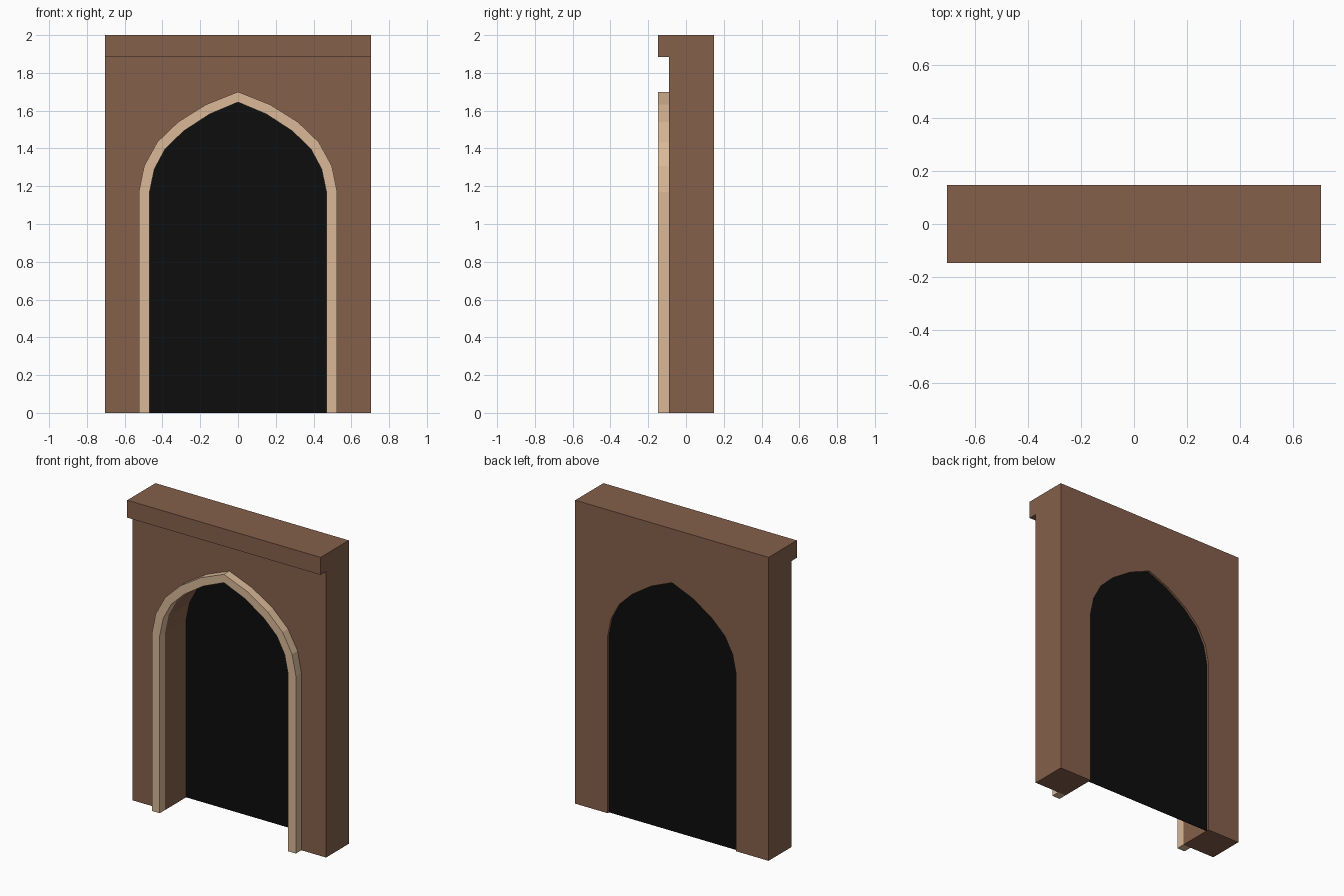
import bpy
import bmesh

cube = bpy.data.objects.get("Cube")
if cube:
    bpy.data.objects.remove(cube, do_unlink=True)


def material(name, rgb):
    mat = bpy.data.materials.new(name)
    mat.use_nodes = True
    mat.diffuse_color = (*rgb, 1)
    mat.node_tree.nodes["Principled BSDF"].inputs["Base Color"].default_value = (*rgb, 1)
    return mat


brown = material("brown plaster", (0.235, 0.117, 0.070))
tan = material("tan stone", (0.70, 0.48, 0.31))
black = material("black", (0.004, 0.004, 0.004))

HALF_WIDTH, HEIGHT = 0.705, 2.0
FRONT, WALL_FRONT, BACK = -0.147, -0.09, 0.147
CORNICE_BOTTOM = 1.885
PANEL_Y = 0.132

# Right half of each pointed arch, from foot to apex
INNER = [(0.468, 0), (0.468, 1.17), (0.443, 1.29), (0.386, 1.397),
         (0.288, 1.492), (0.15, 1.582), (0, 1.645)]
OUTER = [(0.525, 0), (0.525, 1.17), (0.497, 1.307), (0.428, 1.433),
         (0.317, 1.54), (0.17, 1.632), (0, 1.70)]


def arch(half):
    """Mirror a half arch into a full path from the +x foot to the -x foot."""
    return half + [(-x, z) for x, z in reversed(half[:-1])]


def slab(outline, y0, y1):
    """Extrude a closed x-z outline from y0 to y1."""
    bm = bmesh.new()
    face = bm.faces.new([bm.verts.new((x, y0, z)) for x, z in outline])
    geom = bmesh.ops.extrude_face_region(bm, geom=[face], use_keep_orig=True)["geom"]
    verts = [g for g in geom if isinstance(g, bmesh.types.BMVert)]
    bmesh.ops.translate(bm, verts=verts, vec=(0, y1 - y0, 0))
    bmesh.ops.recalc_face_normals(bm, faces=bm.faces)
    return bm


def finish(bm, name, mat):
    mesh = bpy.data.meshes.new(name)
    bm.to_mesh(mesh)
    bm.free()
    mesh.materials.append(mat)
    obj = bpy.data.objects.new(name, mesh)
    bpy.context.collection.objects.link(obj)


# Wall with an open-bottomed arched doorway
corners = [(-HALF_WIDTH, 0), (-HALF_WIDTH, HEIGHT), (HALF_WIDTH, HEIGHT), (HALF_WIDTH, 0)]
wall = slab(arch(INNER) + corners, WALL_FRONT, BACK)

# Cornice pulled forward from the top strip of the wall front
bmesh.ops.bisect_plane(wall, geom=wall.verts[:] + wall.edges[:] + wall.faces[:],
                       plane_co=(0, 0, CORNICE_BOTTOM), plane_no=(0, 0, 1))
wall.normal_update()
strip = [f for f in wall.faces
         if f.normal.y < -0.9 and f.calc_center_median().z > CORNICE_BOTTOM]
cap = bmesh.ops.extrude_discrete_faces(wall, faces=strip)["faces"]
bmesh.ops.translate(wall, verts=list({v for f in cap for v in f.verts}),
                    vec=(0, FRONT - WALL_FRONT, 0))
finish(wall, "wall_with_cornice", brown)

# Raised arch trim
finish(slab(arch(OUTER) + arch(INNER)[::-1], FRONT, WALL_FRONT), "arch_trim", tan)

# Dark panel filling the doorway near the back
finish(slab(arch(INNER), PANEL_Y - 0.004, PANEL_Y), "doorway_panel", black)
